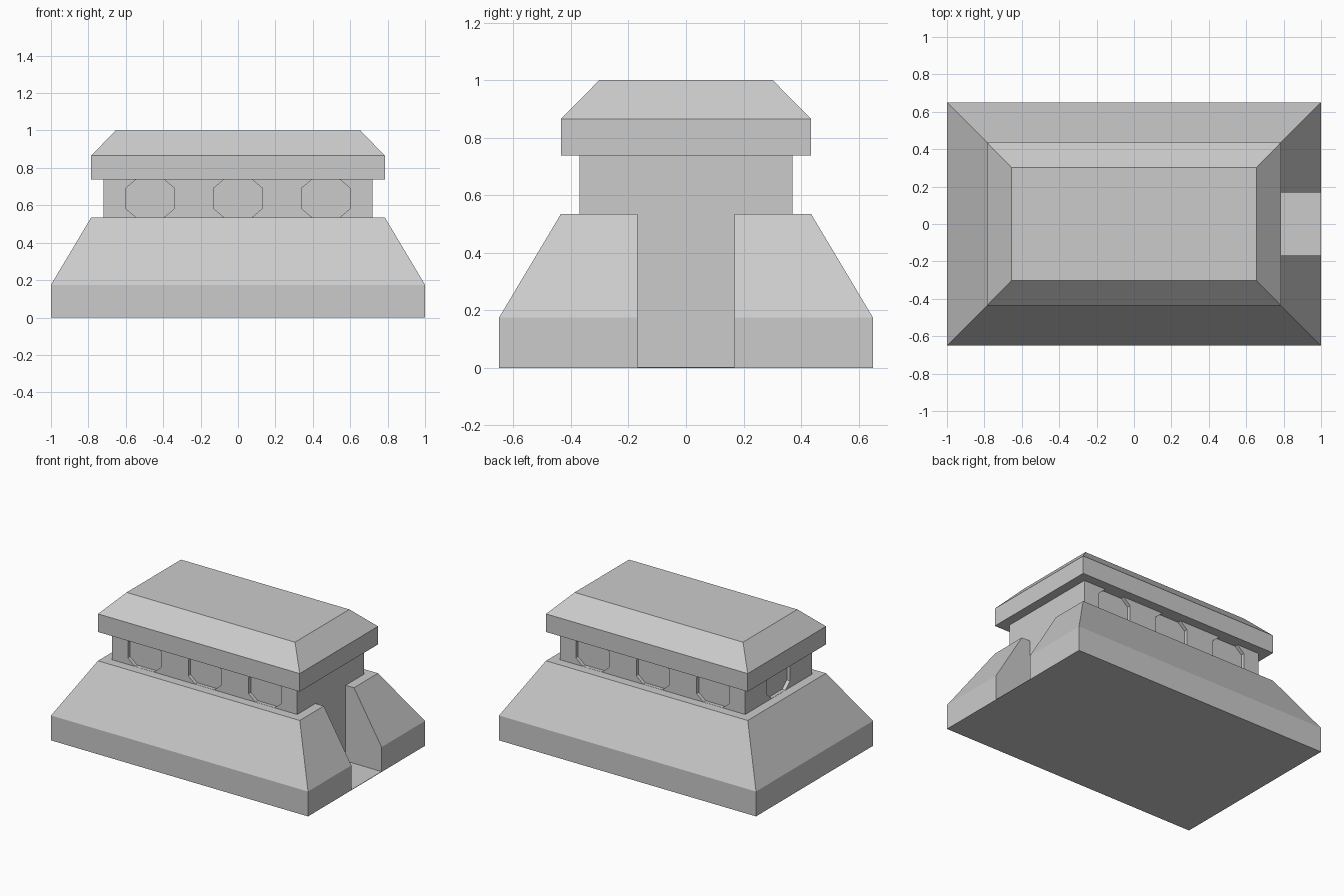
import bpy
import bmesh
from math import pi
from mathutils import Matrix

cube = bpy.data.objects.get("Cube")
if cube:
    bpy.data.objects.remove(cube, do_unlink=True)

concrete = bpy.data.materials.new("concrete_grey")
concrete.use_nodes = True
colour = (0.6, 0.6, 0.6, 1)
concrete.diffuse_color = colour
concrete.node_tree.nodes["Principled BSDF"].inputs["Base Color"].default_value = colour


def loft(name, rings):
    """Solid joining rings of points, capped at both ends."""
    bm = bmesh.new()
    loops = [[bm.verts.new(p) for p in ring] for ring in rings]
    for a, b in zip(loops, loops[1:]):
        for i in range(len(a)):
            j = (i + 1) % len(a)
            bm.faces.new((a[i], a[j], b[j], b[i]))
    bm.faces.new(loops[0][::-1])
    bm.faces.new(loops[-1])
    bmesh.ops.recalc_face_normals(bm, faces=bm.faces)
    mesh = bpy.data.meshes.new(name)
    bm.to_mesh(mesh)
    bm.free()
    mesh.materials.append(concrete)
    obj = bpy.data.objects.new(name, mesh)
    bpy.context.collection.objects.link(obj)
    return obj


def rect(x, y, z, cx=0):
    return [(cx + sx * x, sy * y, z) for sx, sy in ((-1, -1), (1, -1), (1, 1), (-1, 1))]


def cut(target, cutter):
    """Subtract the cutter, bake the result and discard the cutter."""
    cutter.hide_render = True
    mod = target.modifiers.new("cut", "BOOLEAN")
    mod.operation = "DIFFERENCE"
    mod.solver = "EXACT"
    mod.object = cutter
    bpy.context.view_layer.objects.active = target
    bpy.ops.object.modifier_apply(modifier=mod.name)
    bpy.data.objects.remove(cutter, do_unlink=True)


# Sloped base with an entrance passage in its +x end
WALL_X, WALL_Y = 0.72, 0.37
base = loft("sloped_base", [rect(1, 0.65, 0), rect(1, 0.65, 0.175), rect(0.785, 0.435, 0.535)])
cut(base, loft("passage_cutter", [rect(0.2, 0.168, z, WALL_X + 0.2) for z in (0.003, 0.7)]))

# Upper wall with shallow eight-sided embrasures
wall = loft("upper_wall", [rect(WALL_X, WALL_Y, 0.52), rect(WALL_X, WALL_Y, 0.76)])
quarter = [(0.128, 0.056), (0.075, 0.101)]
outline = (quarter + [(-x, z) for x, z in quarter[::-1]]
           + [(-x, -z) for x, z in quarter] + [(x, -z) for x, z in quarter[::-1]])


def embrasure(offset, distance, angle):
    depth = 0.025
    cutter = loft("embrasure_cutter", [[(offset + x, y, 0.637 + z) for x, z in outline]
                                       for y in (-distance - 0.1, -distance + depth)])
    cutter.data.transform(Matrix.Rotation(angle, 4, "Z"))
    cut(wall, cutter)


for angle in (0, pi):
    for offset in (-0.47, 0, 0.47):
        embrasure(offset, WALL_Y, angle)
embrasure(0, WALL_X, -pi / 2)

# Overhanging roof slab with bevelled top
loft("roof", [rect(0.785, 0.435, 0.738), rect(0.785, 0.435, 0.865), rect(0.655, 0.302, 1)])
